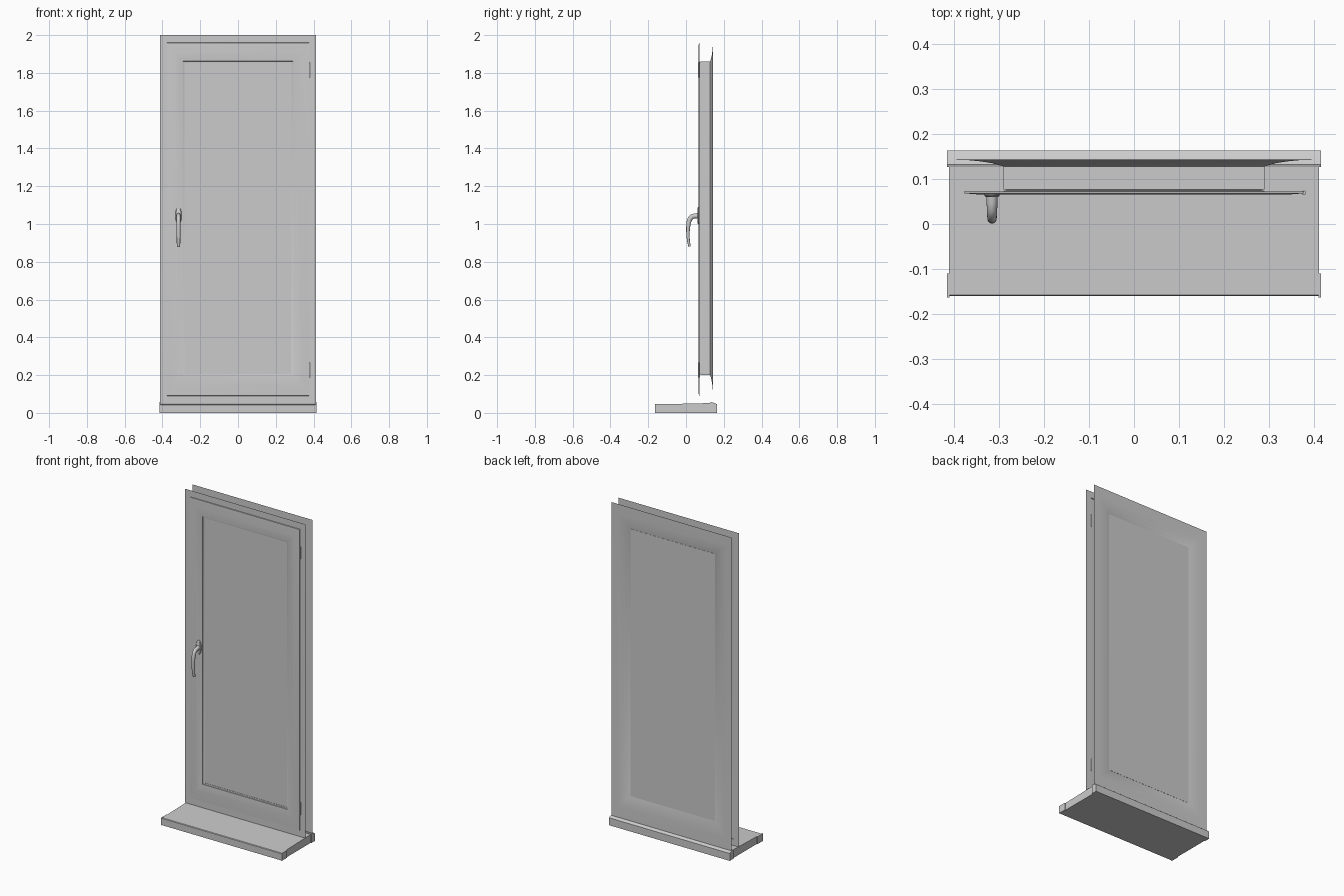
import bpy, bmesh, math
from mathutils import Vector

if "Cube" in bpy.data.objects:
    bpy.data.objects.remove(bpy.data.objects["Cube"])


def finish(name, bm, smooth=30):
    me = bpy.data.meshes.new(name)
    bm.to_mesh(me)
    bm.free()
    ob = bpy.data.objects.new(name, me)
    bpy.context.collection.objects.link(ob)
    if smooth:
        bpy.ops.object.select_all(action='DESELECT')
        ob.select_set(True)
        bpy.context.view_layer.objects.active = ob
        bpy.ops.object.shade_smooth_by_angle(angle=math.radians(smooth))
    return ob


def frame(name, rings, facing_front):
    """Mitred open frame through rectangles (half width, z low, z high, y)."""
    bm = bmesh.new()
    loops = [[bm.verts.new((x, y, z)) for x, z in
              ((-hx, z0), (hx, z0), (hx, z1), (-hx, z1))] for hx, z0, z1, y in rings]
    for a, b in zip(loops, loops[1:]):
        for i in range(4):
            j = (i + 1) % 4
            quad = [a[i], a[j], b[j], b[i]]
            bm.faces.new(quad if facing_front else quad[::-1])
    return finish(name, bm)


def box(name, x0, x1, y0, y1, z0, z1):
    bm = bmesh.new()
    bmesh.ops.create_cube(bm, size=1)
    for v in bm.verts:
        v.co = ((x0 + x1) / 2 + v.co.x * (x1 - x0),
                (y0 + y1) / 2 + v.co.y * (y1 - y0),
                (z0 + z1) / 2 + v.co.z * (z1 - z0))
    return finish(name, bm, 0)


def extrude_x(name, profile, hx):
    """Solid with a y,z profile running across the width."""
    bm = bmesh.new()
    f = bm.faces.new([bm.verts.new((-hx, y, z)) for y, z in profile])
    r = bmesh.ops.extrude_face_region(bm, geom=[f])
    bmesh.ops.translate(bm, vec=(2 * hx, 0, 0),
                        verts=[e for e in r['geom'] if isinstance(e, bmesh.types.BMVert)])
    bmesh.ops.recalc_face_normals(bm, faces=bm.faces)
    return finish(name, bm)


def loft(name, rings):
    """Capped loft through rings of points."""
    bm = bmesh.new()
    loops = [[bm.verts.new(p) for p in ring] for ring in rings]
    n = len(loops[0])
    for a, b in zip(loops, loops[1:]):
        for i in range(n):
            bm.faces.new((a[i], a[(i + 1) % n], b[(i + 1) % n], b[i]))
    bm.faces.new(loops[0])
    bm.faces.new(loops[-1])
    bmesh.ops.recalc_face_normals(bm, faces=bm.faces)
    return finish(name, bm, 40)


# Front frame: flat outer border, stepped sash, bevel down to the glass gasket
frame("front_frame_and_sash", [
    (.413, .05, 2.0, .072), (.377, .09, 1.96, .072), (.376, .091, 1.959, .068),
    (.338, .150, 1.91, .065), (.315, .174, 1.886, .066), (.291, .198, 1.862, .069),
    (.290, .199, 1.861, .073), (.283, .206, 1.854, .075), (.283, .206, 1.854, .078)], True)

# Back frame: flat border and concave bevel down to the glass
frame("back_frame", [
    (.413, .05, 2.0, .143), (.37, .12, 1.94, .142), (.34, .15, 1.91, .139),
    (.315, .175, 1.885, .135), (.29, .2, 1.86, .128)], False)

# Glass unit between the two frames
box("glass_pane", -.29, .29, .077, .129, .2, 1.86)

# Hinges on the right edge of the sash
for label, z in (("lower", .188), ("upper", 1.776)):
    rings = [[(.377 + .005 * math.cos(a), .069 + .005 * math.sin(a), zz)
              for a in (2 * math.pi * k / 12 for k in range(12))] for zz in (z, z + .078)]
    loft(label + "_hinge", rings)

# Handle rosette: rounded oval plate
hx, hz = -.315, 1.045


def oval(w, h, y):
    return [(hx + w * math.cos(a), y, hz + h * math.sin(a))
            for a in (2 * math.pi * k / 24 for k in range(24))]


loft("handle_rosette", [oval(.017, .044, .07), oval(.017, .044, .063),
                        oval(.014, .040, .060)])

# Handle lever: tapered elliptical sweep along a hooked path (y, z, half width, half thickness)
path = [(.065, 1.043, .013, .015), (.048, 1.043, .012, .013), (.033, 1.040, .0115, .013),
        (.021, 1.028, .011, .013), (.014, 1.008, .0105, .012), (.011, .980, .010, .010),
        (.010, .945, .010, .0085), (.013, .910, .0095, .0075), (.019, .880, .009, .006)]
rings = []
for i, (y, z, w, t) in enumerate(path):
    p, q = path[max(i - 1, 0)], path[min(i + 1, len(path) - 1)]
    d = Vector((0, q[0] - p[0], q[1] - p[1])).normalized()
    nrm = d.cross(Vector((1, 0, 0)))
    rings.append([Vector((hx + w * math.cos(a), y, z)) + nrm * t * math.sin(a)
                  for a in (2 * math.pi * k / 16 for k in range(16))])
loft("handle_lever", rings)

# Sill board with a slight slope, its end trims and rear block
extrude_x("sill_board", [(-.16, 0), (.127, 0), (.127, .052), (-.157, .045), (-.16, .042)], .41)
extrude_x("sill_rear_block", [(.127, 0), (.163, 0), (.163, .046), (.158, .05),
                              (.132, .057), (.127, .055)], .415)
for label, x0 in (("left", -.415), ("right", .409)):
    box(label + "_sill_end_trim", x0, x0 + .006, -.163, -.11, 0, .046)
